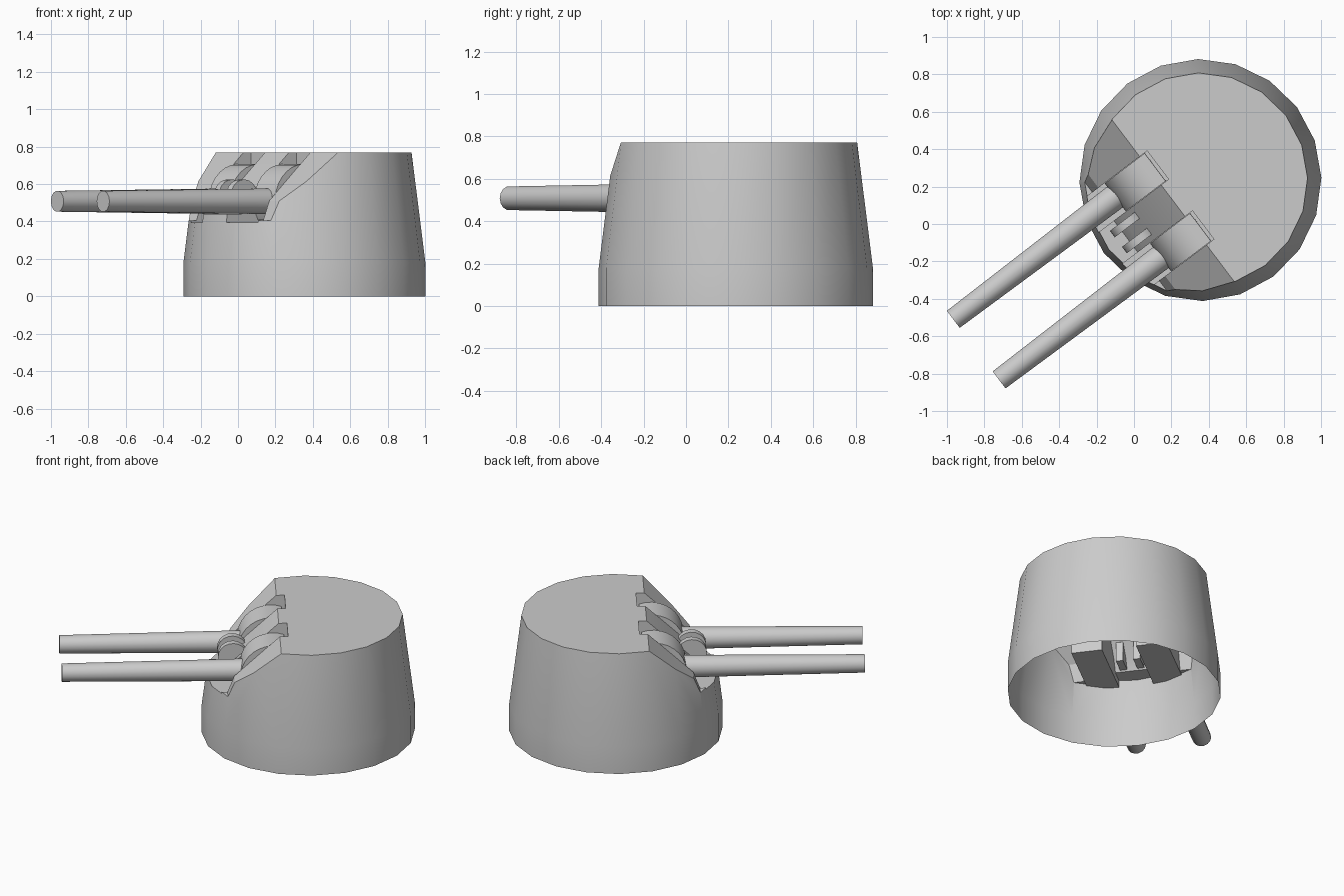
import bpy, bmesh
from math import radians, cos, sin, pi
from mathutils import Matrix

cube = bpy.data.objects.get("Cube")
if cube:
    bpy.data.objects.remove(cube, do_unlink=True)

# Local frame: x points along the guns, y across, z up
PLACE = Matrix.Translation((0.355, 0.235, 0)) @ Matrix.Rotation(radians(217.1), 4, 'Z')

GREY = bpy.data.materials.new("hull_grey")
GREY.use_nodes = True
GREY.diffuse_color = (0.6, 0.6, 0.6, 1)
GREY.node_tree.nodes["Principled BSDF"].inputs["Base Color"].default_value = (0.6, 0.6, 0.6, 1)


def add(name, bm):
    bmesh.ops.recalc_face_normals(bm, faces=bm.faces)
    mesh = bpy.data.meshes.new(name)
    bm.to_mesh(mesh)
    bm.free()
    mesh.materials.append(GREY)
    obj = bpy.data.objects.new(name, mesh)
    bpy.context.collection.objects.link(obj)
    obj.matrix_world = PLACE
    return obj


def prism(name, profile, y0, y1):
    """Side profile (x, z) extruded across the guns."""
    bm = bmesh.new()
    face = bm.faces.new([bm.verts.new((x, y0, z)) for x, z in profile])
    new = bmesh.ops.extrude_face_region(bm, geom=[face])["geom"]
    verts = [g for g in new if isinstance(g, bmesh.types.BMVert)]
    bmesh.ops.translate(bm, verts=verts, vec=(0, y1 - y0, 0))
    return add(name, bm)


def activate(obj):
    bpy.ops.object.select_all(action='DESELECT')
    obj.select_set(True)
    bpy.context.view_layer.objects.active = obj


def smooth(obj, angle=35):
    activate(obj)
    bpy.ops.object.shade_smooth_by_angle(angle=radians(angle))


def cut(obj, cutter):
    cutter.hide_render = True
    mod = obj.modifiers.new("cut", 'BOOLEAN')
    mod.operation, mod.solver, mod.object = 'DIFFERENCE', 'EXACT', cutter
    activate(obj)
    bpy.ops.object.modifier_apply(modifier=mod.name)
    bpy.data.objects.remove(cutter, do_unlink=True)


def arc(cx, cz, r, a0, a1, n):
    angles = [radians(a0 + (a1 - a0) * i / n) for i in range(n + 1)]
    return [(cx + r * cos(a), cz + r * sin(a)) for a in angles]


# Turret shell: 20-sided drum with a tapering upper wall
bm = bmesh.new()
SIDES = 20
rings = []
for r, z in ((0.647, 0), (0.647, 0.18), (0.573, 0.77)):
    rings.append([bm.verts.new((r * cos(2 * pi * i / SIDES), r * sin(2 * pi * i / SIDES), z))
                  for i in range(SIDES)])
for low, high in zip(rings, rings[1:]):
    for i in range(SIDES):
        j = (i + 1) % SIDES
        bm.faces.new((low[i], low[j], high[j], high[i]))
bm.faces.new(rings[0])
bm.faces.new(rings[-1])
shell = add("turret_shell", bm)

# Sloped gun face, ledges and gun slots
slope = [(0.183, 0.77), (0.46, 0.51), (0.5, 0.44), (0.9, 0.44), (0.9, 1.0), (-0.06, 1.0)]
cut(shell, prism("slope_cutter", slope, -0.9, 0.9))
for s in (-1, 1):
    ledge = [(0.46, 0.51), (0.5, 0.405), (0.9, 0.405), (0.9, 0.6), (0.46, 0.6)]
    cut(shell, prism("ledge_cutter", ledge, s * 0.11, s * 0.7))
    slot = [(0.133, 0.395), (0.9, 0.395), (0.9, 0.9), (0.133, 0.9)]
    cut(shell, prism("slot_cutter", slot, s * 0.106, s * 0.296))

# Open the underside
bm = bmesh.new()
bm.from_mesh(shell.data)
bmesh.ops.delete(bm, geom=[f for f in bm.faces if f.calc_center_median().z < 0.001],
                 context='FACES')
bm.to_mesh(shell.data)
bm.free()
smooth(shell, 25)

for s, side in ((-1, "right"), (1, "left")):
    # Rounded mantlet filling each slot
    profile = arc(0.22, 0.508, 0.2, -30, 110, 12) + [(0.15, 0.408)]
    smooth(prism("mantlet_" + side, profile, s * 0.108, s * 0.294), 25)

    # Tapered gun barrel
    bm = bmesh.new()
    start, end = 0.3, 1.503
    bmesh.ops.create_cone(bm, cap_ends=True, segments=14, radius1=0.071, radius2=0.057,
                          depth=end - start,
                          matrix=Matrix.Translation(((start + end) / 2, s * 0.203, 0.508))
                          @ Matrix.Rotation(pi / 2, 4, 'Y'))
    smooth(add("gun_barrel_" + side, bm))

    # Small rounded sight hood between the guns
    hood = arc(0.46, 0.535, 0.09, -20, 150, 9) + [(0.38, 0.45), (0.53, 0.45)]
    smooth(prism("sight_hood_" + side, hood, s * 0.032, s * 0.075), 25)
